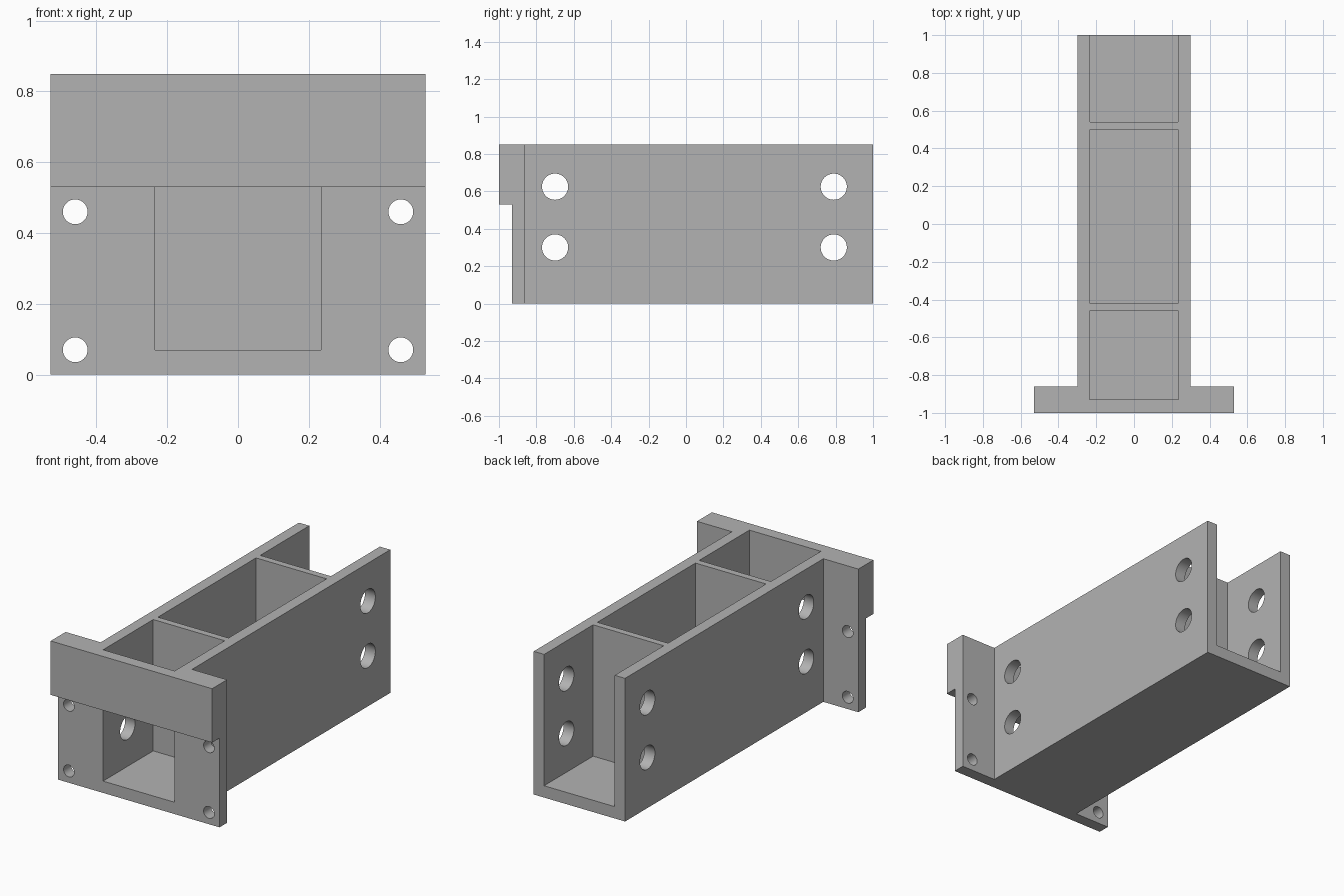
import bpy, bmesh
from math import radians
from mathutils import Matrix, Vector

cube = bpy.data.objects.get("Cube")
if cube:
    bpy.data.objects.remove(cube, do_unlink=True)

HEIGHT = 0.85
FLOOR = 0.07

grey = bpy.data.materials.new("plain grey")
grey.use_nodes = True
grey.diffuse_color = (0.45, 0.45, 0.45, 1)
grey.node_tree.nodes["Principled BSDF"].inputs["Base Color"].default_value = (0.45, 0.45, 0.45, 1)


def add_object(name, bm):
    bmesh.ops.recalc_face_normals(bm, faces=bm.faces)
    mesh = bpy.data.meshes.new(name)
    bm.to_mesh(mesh)
    bm.free()
    mesh.materials.append(grey)
    obj = bpy.data.objects.new(name, mesh)
    bpy.context.collection.objects.link(obj)
    return obj


def box(name, x, y, z):
    """Box from (min, max) pairs."""
    bm = bmesh.new()
    bmesh.ops.create_cube(bm, size=1)
    for v in bm.verts:
        v.co = Vector([r[0] if c < 0 else r[1] for c, r in zip(v.co, (x, y, z))])
    return add_object(name, bm)


def cylinder(name, centre, axis, radius, depth):
    bm = bmesh.new()
    turn = Matrix.Rotation(radians(90), 4, "Y" if axis == "X" else "X")
    bmesh.ops.create_cone(bm, cap_ends=True, segments=48, radius1=radius, radius2=radius,
                          depth=depth, matrix=Matrix.Translation(centre) @ turn)
    return add_object(name, bm)


# Solid T-shaped blank: channel body with the front flange and its lip
right = [(0.53, -1), (0.53, -0.86), (0.30, -0.86), (0.30, 1)]
outline = right + [(-x, y) for x, y in reversed(right)]
bm = bmesh.new()
face = bm.faces.new([bm.verts.new((x, y, 0)) for x, y in outline])
extruded = bmesh.ops.extrude_face_region(bm, geom=[face])
top = [g for g in extruded["geom"] if isinstance(g, bmesh.types.BMVert)]
bmesh.ops.translate(bm, verts=top, vec=(0, 0, HEIGHT))
bracket = add_object("channel_bracket", bm)

cutters = []
# Step under the lip
cutters.append(box("lip_step_cutter", (-1, 1), (-1.2, -0.93), (-0.2, 0.53)))
# Front pocket opens below the lip, middle pocket is closed, rear pocket opens at the back
for name, w, y in (("front", 0.235, (-0.93, -0.46)), ("middle", 0.232, (-0.42, 0.50)),
                   ("rear", 0.232, (0.54, 1.2))):
    cutters.append(box(name + "_pocket_cutter", (-w, w), y, (FLOOR, 1.2)))
# Large bolt holes through both side walls
for y in (-0.70, 0.79):
    for z in (0.30, 0.625):
        cutters.append(cylinder("side_hole_cutter", (0, y, z), "X", 0.07, 1))
# Small bolt holes through the flange
for x in (-0.46, 0.46):
    for z in (0.07, 0.46):
        cutters.append(cylinder("flange_hole_cutter", (x, -0.9, z), "Y", 0.035, 0.16))

# Cut everything and drop the cutters
bpy.context.view_layer.objects.active = bracket
for cutter in cutters:
    cutter.hide_render = True
    mod = bracket.modifiers.new("cut", "BOOLEAN")
    mod.operation = "DIFFERENCE"
    mod.solver = "EXACT"
    mod.object = cutter
    bpy.ops.object.modifier_apply(modifier=mod.name)
    bpy.data.objects.remove(cutter, do_unlink=True)

# Smooth hole walls, sharp edges elsewhere
bpy.ops.object.select_all(action="DESELECT")
bracket.select_set(True)
bpy.ops.object.shade_smooth_by_angle(angle=radians(30))
